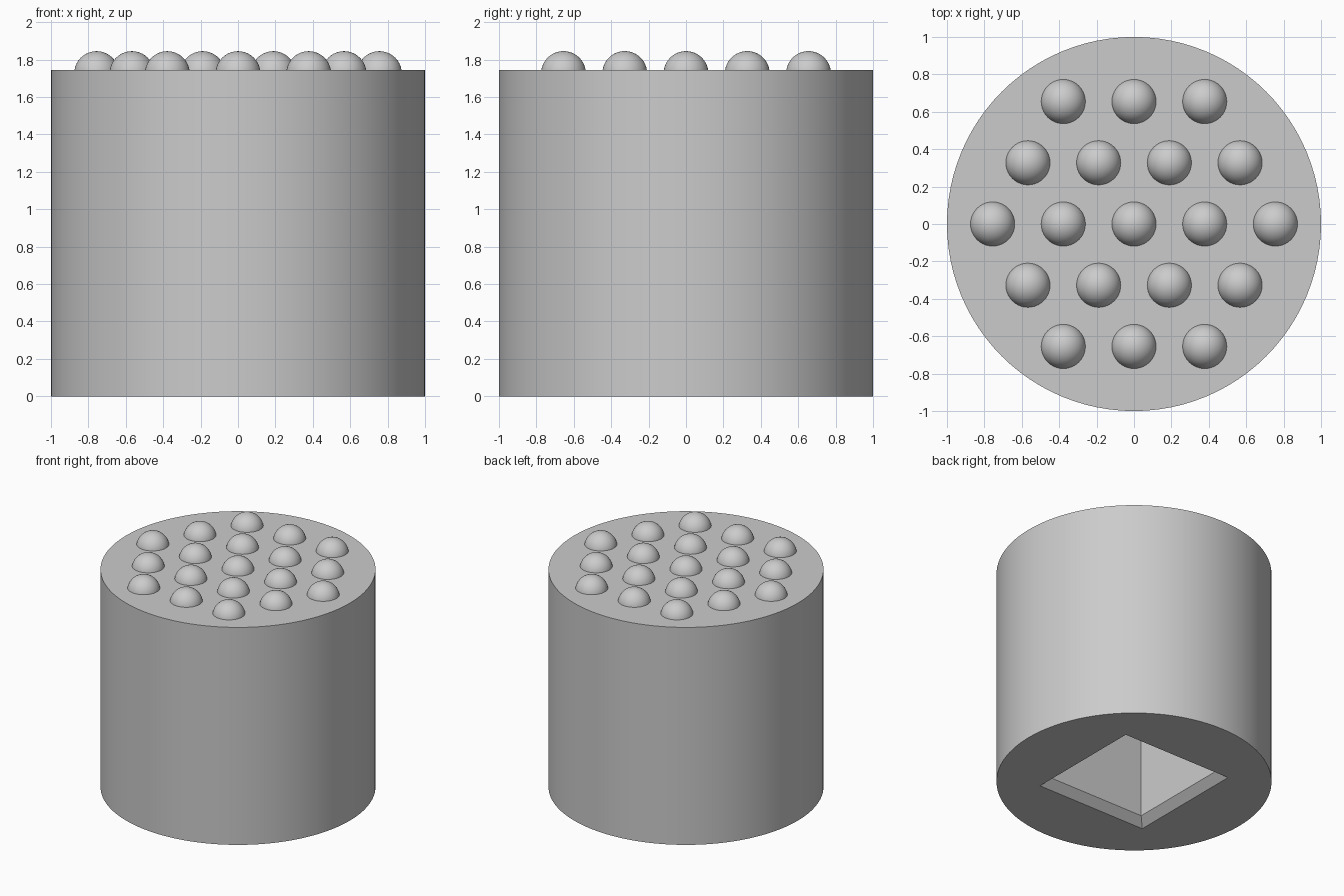
import bpy, bmesh, math

if "Cube" in bpy.data.objects:
    bpy.data.objects.remove(bpy.data.objects["Cube"])

grey = bpy.data.materials.new("steel grey")
grey.diffuse_color = (0.6, 0.6, 0.6, 1)
grey.use_nodes = True
grey.node_tree.nodes["Principled BSDF"].inputs["Base Color"].default_value = grey.diffuse_color

TOP = 1.745          # height of the flat top
PITCH = 0.378        # spacing of the studs
STUD_R = 0.12


def add_object(name, bm):
    bmesh.ops.recalc_face_normals(bm, faces=bm.faces)
    mesh = bpy.data.meshes.new(name)
    bm.to_mesh(mesh)
    bm.free()
    mesh.materials.append(grey)
    obj = bpy.data.objects.new(name, mesh)
    bpy.context.collection.objects.link(obj)
    return obj


def smooth(obj, degrees=30):
    bpy.ops.object.select_all(action='DESELECT')
    obj.select_set(True)
    bpy.context.view_layer.objects.active = obj
    bpy.ops.object.shade_smooth_by_angle(angle=math.radians(degrees))


# Cylindrical body
bm = bmesh.new()
bmesh.ops.create_cone(bm, cap_ends=True, segments=96, radius1=1, radius2=1, depth=TOP)
bmesh.ops.translate(bm, vec=(0, 0, TOP / 2), verts=bm.verts)
body = add_object("body", bm)

# Square socket with a chamfered mouth, as stacked square rings (half side, height)
bm = bmesh.new()
rings = []
for half, z in ((0.545, -0.06), (0.425, 0.06), (0.425, 1.0)):
    rings.append([bm.verts.new((sx * half, sy * half, z))
                  for sx, sy in ((-1, -1), (1, -1), (1, 1), (-1, 1))])
for low, high in zip(rings, rings[1:]):
    for i in range(4):
        j = (i + 1) % 4
        bm.faces.new((low[i], low[j], high[j], high[i]))
bm.faces.new(rings[0])
bm.faces.new(rings[-1])
cutter = add_object("socket_cutter", bm)

cut = body.modifiers.new("socket", 'BOOLEAN')
cut.operation = 'DIFFERENCE'
cut.solver = 'EXACT'
cut.object = cutter
bpy.context.view_layer.objects.active = body
bpy.ops.object.modifier_apply(modifier=cut.name)
bpy.data.objects.remove(cutter, do_unlink=True)
smooth(body)

# Domed studs in a hexagonal pattern, sunk slightly into the top
bm = bmesh.new()
bmesh.ops.create_uvsphere(bm, u_segments=40, v_segments=20, radius=STUD_R)
bmesh.ops.delete(bm, geom=[v for v in bm.verts if v.co.z < -0.03], context='VERTS')
dome = add_object("stud", bm)
smooth(dome, 40)
dome_mesh = dome.data
bpy.data.objects.remove(dome, do_unlink=True)

for row in range(-2, 3):
    count = 5 - abs(row)
    for i in range(count):
        stud = bpy.data.objects.new("stud", dome_mesh)
        stud.location = ((i - (count - 1) / 2) * PITCH,
                         row * PITCH * math.sqrt(3) / 2, TOP + 0.1 - STUD_R)
        bpy.context.collection.objects.link(stud)
